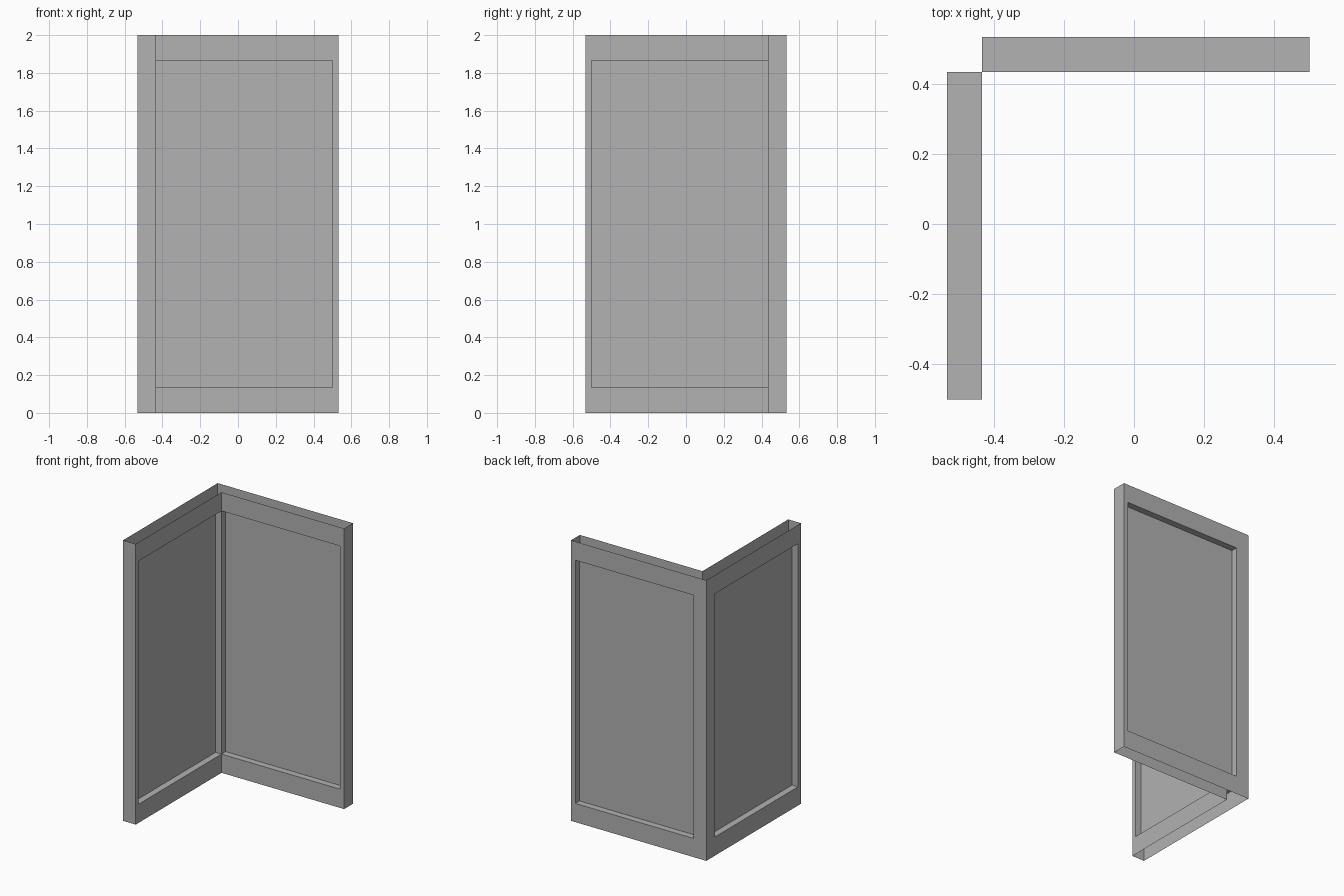
import bpy
import bmesh
from mathutils import Matrix

cube = bpy.data.objects.get("Cube")
if cube:
    bpy.data.objects.remove(cube, do_unlink=True)

UNIT = 2 / 15                   # module the whole wall is laid out on
HEIGHT = 15 * UNIT
OUT = 4 * UNIT                  # outer face and wing end
INN = OUT - 0.1                 # inner face
JAMB = OUT - UNIT / 4           # free edge of the opening
LOW, HIGH = UNIT, HEIGHT - UNIT  # opening bottom and top
MID = (OUT + INN) / 2
# Second wing is the first reflected across the corner diagonal
REFLECT = Matrix(((0, -1, 0, 0), (-1, 0, 0, 0), (0, 0, 1, 0), (0, 0, 0, 1)))

grey = bpy.data.materials.new("plain_grey")
grey.use_nodes = True
colour = (0.445, 0.445, 0.445, 1)
grey.diffuse_color = colour
grey.node_tree.nodes["Principled BSDF"].inputs["Base Color"].default_value = colour


def add_object(name, bm):
    bmesh.ops.remove_doubles(bm, verts=bm.verts, dist=0.0001)
    bmesh.ops.recalc_face_normals(bm, faces=bm.faces)
    mesh = bpy.data.meshes.new(name)
    bm.to_mesh(mesh)
    bm.free()
    mesh.materials.append(grey)
    obj = bpy.data.objects.new(name, mesh)
    bpy.context.collection.objects.link(obj)
    return obj


def quad(bm, *points):
    bm.faces.new([bm.verts.new(p) for p in points])


def upright(bm, x0, y0, x1, y1, z0, z1):
    quad(bm, (x0, y0, z0), (x1, y1, z0), (x1, y1, z1), (x0, y0, z1))


def level(bm, z):
    quad(bm, (-INN, INN, z), (JAMB, INN, z), (JAMB, OUT, z), (-INN, OUT, z))


def build_wing(bm):
    bands = ((0, LOW), (LOW, HIGH), (HIGH, HEIGHT))
    for i, (z0, z1) in enumerate(bands):
        # Corner post, free post and end cap run the full height
        upright(bm, -OUT, OUT, -INN, OUT, z0, z1)
        upright(bm, JAMB, OUT, OUT, OUT, z0, z1)
        upright(bm, JAMB, INN, OUT, INN, z0, z1)
        upright(bm, OUT, INN, OUT, OUT, z0, z1)
        if i == 1:
            # Side reveals of the opening
            for x in (-INN, JAMB):
                upright(bm, x, INN, x, OUT, z0, z1)
        else:
            # Rails below and above the opening, on both faces
            for y in (INN, OUT):
                upright(bm, -INN, y, JAMB, y, z0, z1)
    # Sill and head of the opening
    level(bm, LOW)
    level(bm, HIGH)


# Hollow corner frame, open at top and bottom
frame = bmesh.new()
build_wing(frame)
first_wing = frame.verts[:] + frame.edges[:] + frame.faces[:]
copy = bmesh.ops.duplicate(frame, geom=first_wing)["geom"]
bmesh.ops.transform(frame, matrix=REFLECT,
                    verts=[v for v in copy if isinstance(v, bmesh.types.BMVert)])
add_object("corner_frame", frame)

# Thin recessed panels, midway through each wing
for name, matrix in (("back_panel", Matrix()), ("side_panel", REFLECT)):
    bm = bmesh.new()
    size = Matrix.Diagonal((JAMB + INN, 0.006, HIGH - LOW, 1))
    place = Matrix.Translation(((JAMB - INN) / 2, MID, HEIGHT / 2))
    bmesh.ops.create_cube(bm, size=1, matrix=matrix @ place @ size)
    add_object(name, bm)
